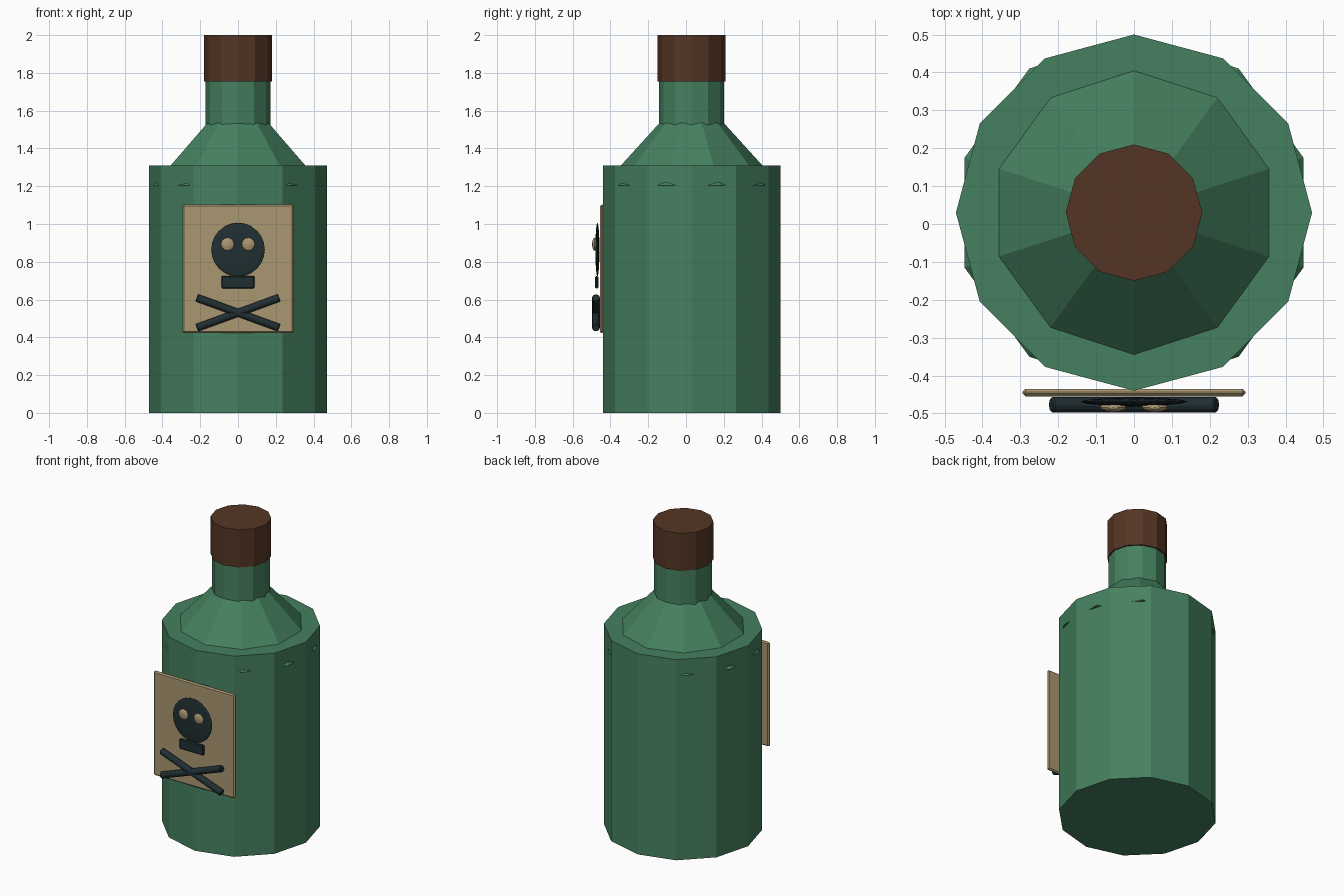
import bpy, bmesh, math
from mathutils import Matrix, Vector

if "Cube" in bpy.data.objects:
    bpy.data.objects.remove(bpy.data.objects["Cube"])

CY = 0.03  # bottle axis


def material(name, rgb):
    m = bpy.data.materials.new(name)
    m.diffuse_color = (*rgb, 1)
    m.use_nodes = True
    m.node_tree.nodes["Principled BSDF"].inputs["Base Color"].default_value = m.diffuse_color
    return m


GLASS = material("green_glass", (0.06, 0.22, 0.115))
CORK = material("brown_cork", (0.09, 0.036, 0.018))
PAPER = material("tan_paper", (0.40, 0.31, 0.165))
INK = material("dark_ink", (0.015, 0.028, 0.032))


def finish(name, bm, mat, matrix=Matrix(), bevel=0):
    mesh = bpy.data.meshes.new(name)
    bm.transform(matrix)
    bm.to_mesh(mesh)
    bm.free()
    mesh.materials.append(mat)
    ob = bpy.data.objects.new(name, mesh)
    bpy.context.collection.objects.link(ob)
    if bevel:
        mod = ob.modifiers.new("bevel", 'BEVEL')
        mod.width = bevel
        mod.segments = 1
    return ob


def cone(name, sides, r1, r2, z1, z2, mat):
    bm = bmesh.new()
    bmesh.ops.create_cone(bm, cap_ends=True, segments=sides, radius1=r1,
                          radius2=r2, depth=z2 - z1)
    finish(name, bm, mat, Matrix.Translation((0, CY, (z1 + z2) / 2)))


def box(name, loc, size, mat, bevel):
    bm = bmesh.new()
    bmesh.ops.create_cube(bm, size=1)
    finish(name, bm, mat, Matrix.Translation(loc) @ Matrix.Diagonal((*size, 1)), bevel)


def ball(name, loc, radii, mat, segs, rings):
    bm = bmesh.new()
    bmesh.ops.create_uvsphere(bm, u_segments=segs, v_segments=rings, radius=1)
    finish(name, bm, mat, Matrix.Translation(loc) @ Matrix.Diagonal((*radii, 1)))


# Bottle: body, shoulder, neck, stopper
cone("body", 12, 0.47, 0.47, 0, 1.31, GLASS)
cone("shoulder", 10, 0.47, 0.17, 1.205, 1.535, GLASS)
cone("neck", 12, 0.172, 0.172, 1.46, 1.80, GLASS)
cone("stopper", 12, 0.18, 0.18, 1.755, 2.0, CORK)

# Paper label with skull and crossed bones
box("label", (0, -0.445, 0.762), (0.588, 0.02, 0.68), PAPER, 0.008)
ball("skull", (0, -0.469, 0.864), (0.142, 0.011, 0.142), INK, 12, 12)
box("jaw", (0, -0.473, 0.692), (0.176, 0.018, 0.066), INK, 0.006)
for side, s in (("left", -1), ("right", 1)):
    ball(side + "_eye", (s * 0.055, -0.484, 0.893), (0.035, 0.013, 0.035), PAPER, 12, 8)
    bm = bmesh.new()
    bmesh.ops.create_cone(bm, cap_ends=True, segments=8, radius1=0.022,
                          radius2=0.022, depth=0.465)
    finish(side + "_bone", bm, INK, Matrix.Translation((0, -0.477, 0.53))
           @ Matrix.Rotation(math.radians(90 + s * 20), 4, 'Y'), 0.004)
